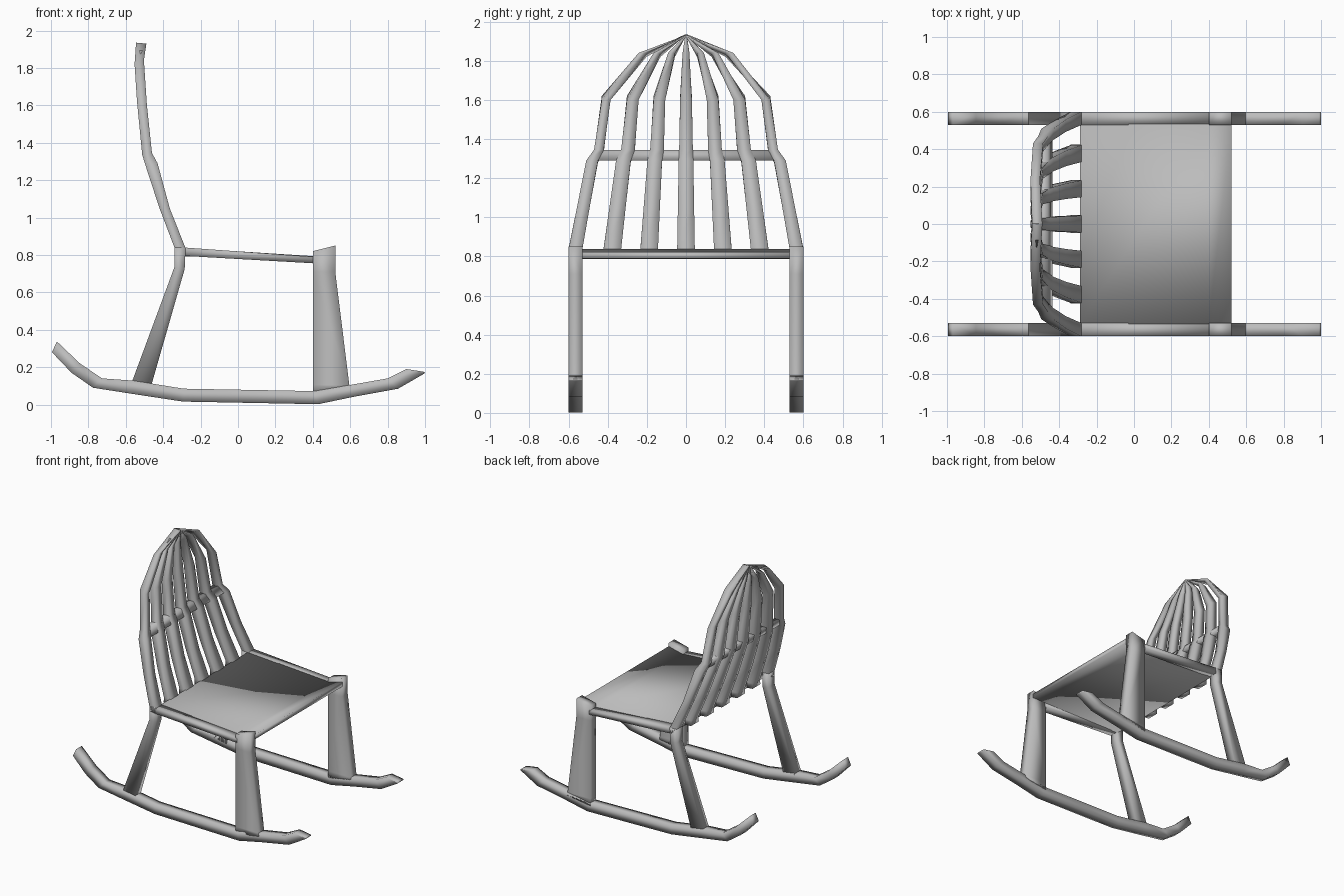
import bpy, bmesh

grey = bpy.data.materials.new("grey wood")
grey.diffuse_color = (0.5, 0.5, 0.5, 1)


def loft(name, rings):
    """Closed solid skinned over a list of equal-sized point rings."""
    bm = bmesh.new()
    loops = [[bm.verts.new(p) for p in ring] for ring in rings]
    n = len(loops[0])
    for a, b in zip(loops, loops[1:]):
        for i in range(n):
            j = (i + 1) % n
            bm.faces.new((a[i], a[j], b[j], b[i]))
    bm.faces.new(loops[0])
    bm.faces.new(loops[-1])
    bmesh.ops.recalc_face_normals(bm, faces=bm.faces)
    for f in bm.faces:
        f.smooth = True
    me = bpy.data.meshes.new(name)
    bm.to_mesh(me)
    bm.free()
    me.materials.append(grey)
    ob = bpy.data.objects.new(name, me)
    bpy.context.collection.objects.link(ob)
    return ob


def bar(name, pairs, y0, y1):
    """Flat-sided bar: each pair gives two opposite (x, z) edges."""
    return loft(name, [[(a[0], y0, a[1]), (b[0], y0, b[1]),
                        (b[0], y1, b[1]), (a[0], y1, a[1])] for a, b in pairs])


# (lower or rear edge, upper or front edge) along each part
rocker = [((-0.995, 0.28), (-0.968, 0.337)), ((-0.995, 0.33), (-0.968, 0.337))][:1] + [
    ((-0.89, 0.17), (-0.845, 0.22)), ((-0.775, 0.09), (-0.727, 0.14)),
    ((-0.55, 0.055), (-0.56, 0.128)), ((-0.294, 0.016), (-0.29, 0.085)),
    ((0.428, 0.002), (0.41, 0.072)), ((0.62, 0.042), (0.60, 0.105)),
    ((0.856, 0.085), (0.80, 0.14)), ((0.995, 0.165), (0.90, 0.19)),
    ((1.0, 0.172), (0.99, 0.176))]
front_leg = [((0.40, 0.05), (0.60, 0.08)), ((0.40, 0.105), (0.595, 0.105)),
             ((0.40, 0.71), (0.52, 0.71)), ((0.40, 0.82), (0.52, 0.85))]
back_leg = [((-0.575, 0.10), (-0.47, 0.08)), ((-0.34, 0.735), (-0.285, 0.725)),
            ((-0.34, 0.84), (-0.28, 0.84))]
rail = [((-0.29, 0.795), (-0.29, 0.84)), ((0.41, 0.755), (0.41, 0.79))]

for side, s in (("left", 1), ("right", -1)):
    for name, pairs in (("rocker", rocker), ("front_leg", front_leg),
                        ("back_leg", back_leg), ("seat_rail", rail)):
        bar(f"{side}_{name}", pairs, s * 0.53, s * 0.60)

# Seat panel with raised front lip
bar("seat", [((-0.29, 0.792), (-0.29, 0.838)), ((0.40, 0.787), (0.40, 0.794)),
             ((0.52, 0.788), (0.52, 0.823))], -0.535, 0.535)

# Back slats: rear edge, front edge, outer slat centre, outer and inner slat widths
stations = [
    ((-0.34, 0.80), (-0.28, 0.795), 0.565, 0.07, 0.095),
    ((-0.34, 0.84), (-0.28, 0.835), 0.565, 0.07, 0.09),
    ((-0.42, 1.05), (-0.365, 1.05), 0.525, 0.065, 0.083),
    ((-0.495, 1.28), (-0.43, 1.29), 0.480, 0.06, 0.075),
    ((-0.512, 1.335), (-0.46, 1.345), 0.445, 0.05, 0.07),
    ((-0.54, 1.62), (-0.487, 1.60), 0.408, 0.045, 0.06),
    ((-0.553, 1.82), (-0.503, 1.84), 0.222, 0.04, 0.035),
    ((-0.545, 1.935), (-0.49, 1.93), 0.0, 0.008, 0.008)]
for i in range(-3, 4):
    rings = []
    for (bx, bz), (fx, fz), yc, w_out, w_in in stations:
        c = yc * i / 3
        h = (w_out if abs(i) == 3 else w_in) / 2
        rings.append([(bx, c - h, bz), (fx, c - h, fz),
                      (fx, c + h, fz), (bx, c + h, bz)])
    loft(f"back_slat_{i + 4}", rings)

# Cross bar tying the slats together
section = [(-0.49, 1.29), (-0.508, 1.345), (-0.462, 1.345), (-0.435, 1.29)]
loft("back_cross_bar", [[(x, y, z) for x, z in section] for y in (-0.46, 0.46)])
